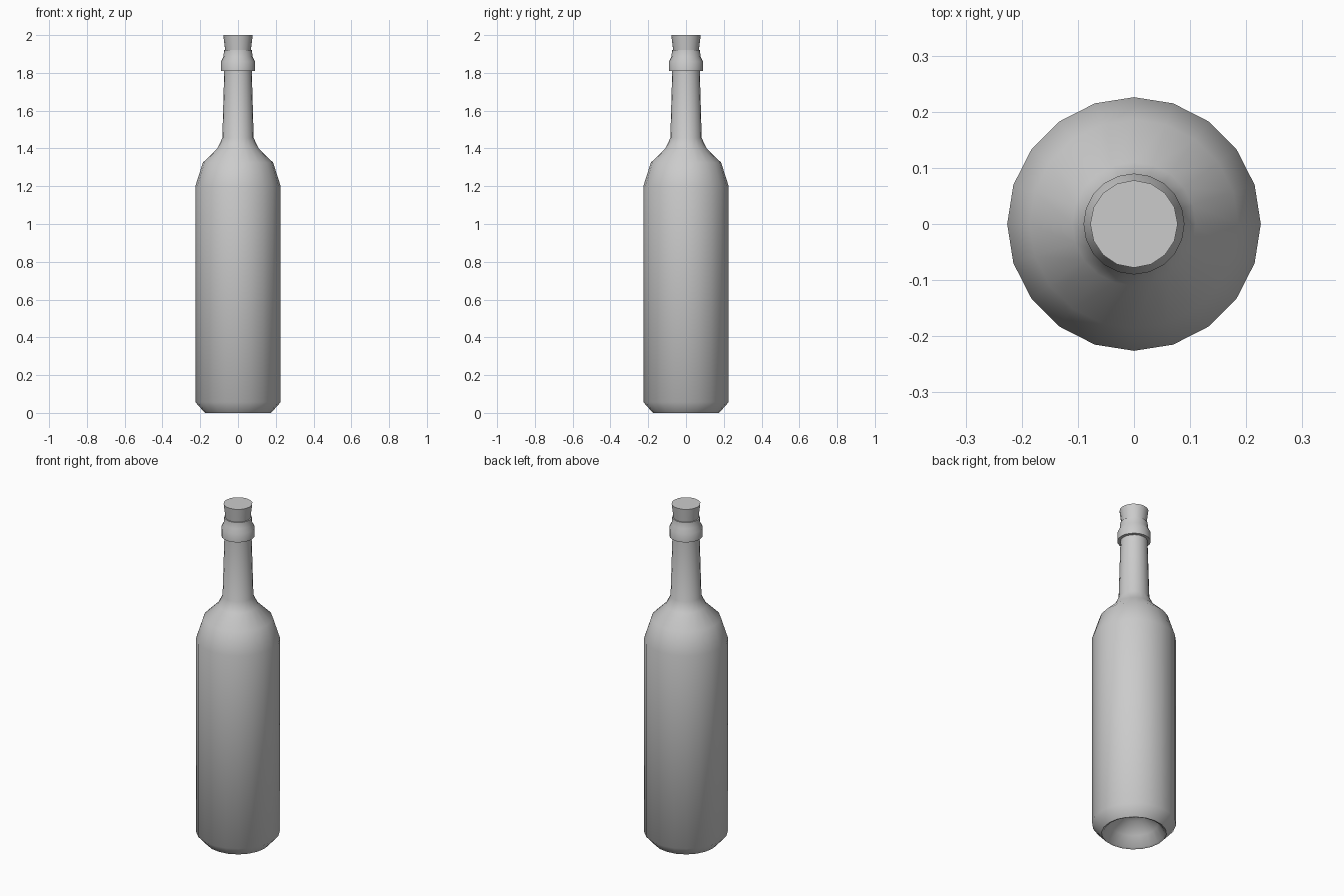
import bpy, bmesh, math

if "Cube" in bpy.data.objects:
    bpy.data.objects.remove(bpy.data.objects["Cube"])


def lathe(name, profile, sides, smooth_angle):
    """Revolve (radius, z) points around z; radius 0 makes a pole."""
    bm = bmesh.new()
    rings = []
    for r, z in profile:
        if r == 0:
            rings.append([bm.verts.new((0, 0, z))] * sides)
        else:
            rings.append([bm.verts.new((r * math.cos(math.tau * i / sides),
                                        r * math.sin(math.tau * i / sides), z))
                          for i in range(sides)])
    for a, b in zip(rings, rings[1:]):
        for i in range(sides):
            j = (i + 1) % sides
            quad = [a[i], a[j], b[j], b[i]]
            bm.faces.new(list(dict.fromkeys(quad)))
    bmesh.ops.recalc_face_normals(bm, faces=bm.faces)
    mesh = bpy.data.meshes.new(name)
    bm.to_mesh(mesh)
    bm.free()
    ob = bpy.data.objects.new(name, mesh)
    bpy.context.collection.objects.link(ob)
    bpy.ops.object.select_all(action='DESELECT')
    ob.select_set(True)
    bpy.context.view_layer.objects.active = ob
    bpy.ops.object.shade_smooth_by_angle(angle=math.radians(smooth_angle))
    return ob


# Glass: hollow underside, body, shoulder, neck, collar, lip, inside of mouth
lathe("bottle", [
    (0, 0.13), (0.07, 0.115), (0.13, 0.06), (0.163, 0.005), (0.175, 0.0),
    (0.226, 0.057), (0.226, 1.2), (0.186, 1.325), (0.11, 1.4), (0.083, 1.455),
    (0.073, 1.81), (0.09, 1.81), (0.09, 1.86), (0.077, 1.885), (0.074, 1.92),
    (0.066, 1.92), (0.06, 1.83), (0, 1.83),
], 20, 55)

# Tapered cork pushed into the mouth
lathe("cork", [(0, 1.84), (0.058, 1.84), (0.078, 2.0), (0, 2.0)], 16, 40)
